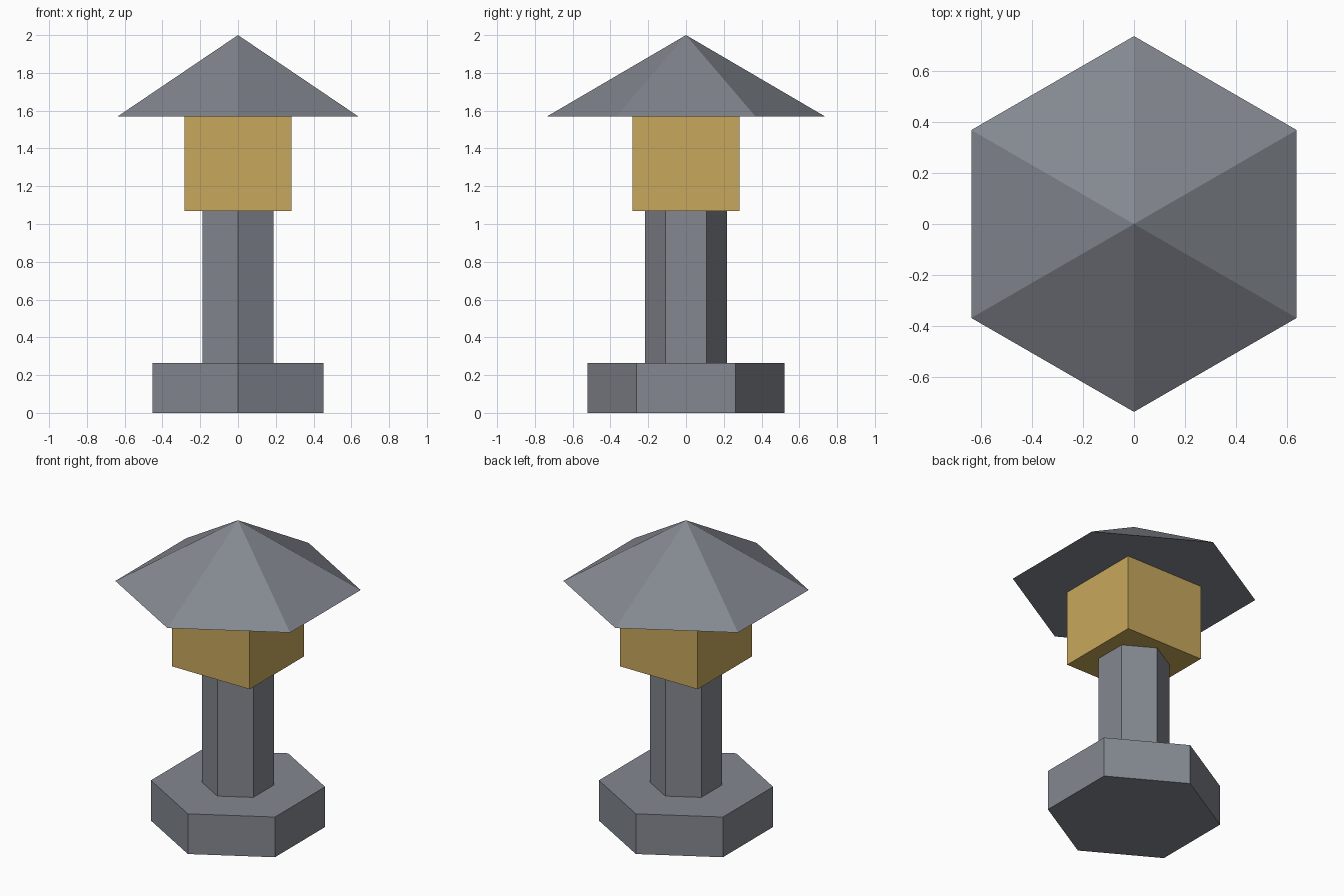
import bpy

if "Cube" in bpy.data.objects:
    bpy.data.objects.remove(bpy.data.objects["Cube"])


def make_material(name, rgb):
    mat = bpy.data.materials.new(name)
    mat.diffuse_color = (*rgb, 1.0)
    mat.use_nodes = True
    mat.node_tree.nodes["Principled BSDF"].inputs["Base Color"].default_value = mat.diffuse_color
    return mat


stone = make_material("slate grey", (0.23, 0.245, 0.28))
glow = make_material("warm gold", (0.58, 0.39, 0.107))


def hexagon(name, bottom, top, radius_bottom, radius_top, mat):
    """Six-sided prism or pyramid with corners on the y axis."""
    bpy.ops.mesh.primitive_cone_add(
        vertices=6, radius1=radius_bottom, radius2=radius_top,
        depth=top - bottom, location=(0, 0, (bottom + top) / 2))
    obj = bpy.context.object
    obj.name = name
    obj.data.materials.append(mat)
    return obj


# Foot, post and pointed roof
hexagon("base", 0.0, 0.265, 0.522, 0.522, stone)
hexagon("post", 0.265, 1.07, 0.216, 0.216, stone)
hexagon("roof", 1.57, 2.0, 0.735, 0.0, stone)

# Square lamp box
bpy.ops.mesh.primitive_cube_add(size=1, location=(0, 0, 1.32))
lamp = bpy.context.object
lamp.name = "lamp_box"
lamp.scale = (0.566, 0.566, 0.5)
bpy.ops.object.transform_apply(location=False, rotation=False, scale=True)
lamp.data.materials.append(glow)
